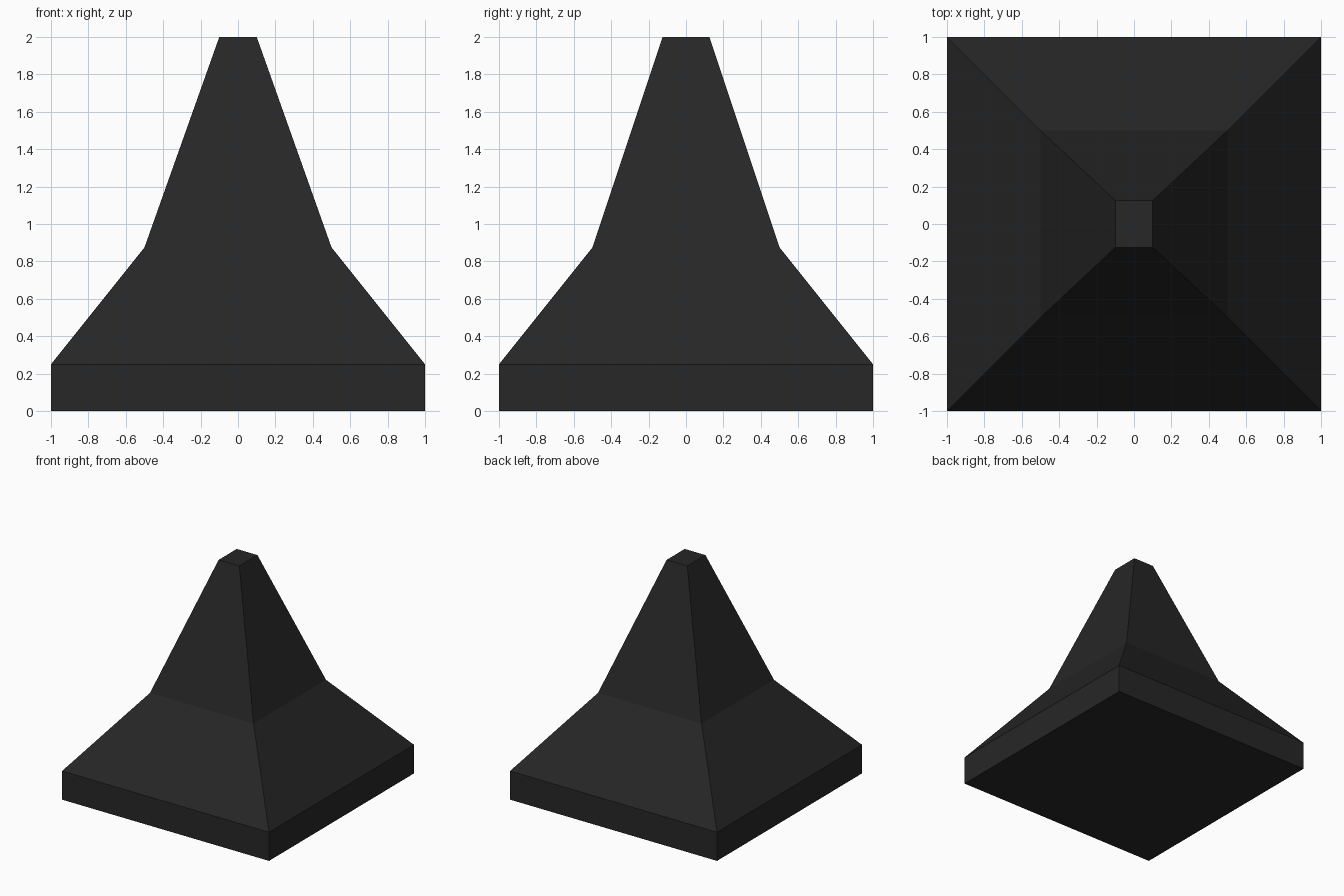
import bpy, bmesh

if "Cube" in bpy.data.objects:
    bpy.data.objects.remove(bpy.data.objects["Cube"])

# One dark colour for the whole model
dark = bpy.data.materials.new("charcoal black")
dark.diffuse_color = (0.02, 0.02, 0.02, 1)
dark.use_nodes = True
dark.node_tree.nodes["Principled BSDF"].inputs["Base Color"].default_value = dark.diffuse_color

# Rectangular cross-sections: half width x, half depth y, height z
sections = [(1, 1, 0), (1, 1, 0.25), (0.5, 0.5, 0.875), (0.1, 0.125, 2)]

# Loft the sections into one closed, flat-shaded solid
bm = bmesh.new()
rings = [[bm.verts.new((sx * hx, sy * hy, z))
          for sx, sy in ((-1, -1), (1, -1), (1, 1), (-1, 1))]
         for hx, hy, z in sections]
for low, high in zip(rings, rings[1:]):
    for i in range(4):
        j = (i + 1) % 4
        bm.faces.new((low[i], low[j], high[j], high[i]))
bm.faces.new(rings[0][::-1])
bm.faces.new(rings[-1])
bmesh.ops.recalc_face_normals(bm, faces=bm.faces)

mesh = bpy.data.meshes.new("tapered_pedestal")
bm.to_mesh(mesh)
bm.free()
mesh.materials.append(dark)
bpy.context.collection.objects.link(bpy.data.objects.new("tapered_pedestal", mesh))
